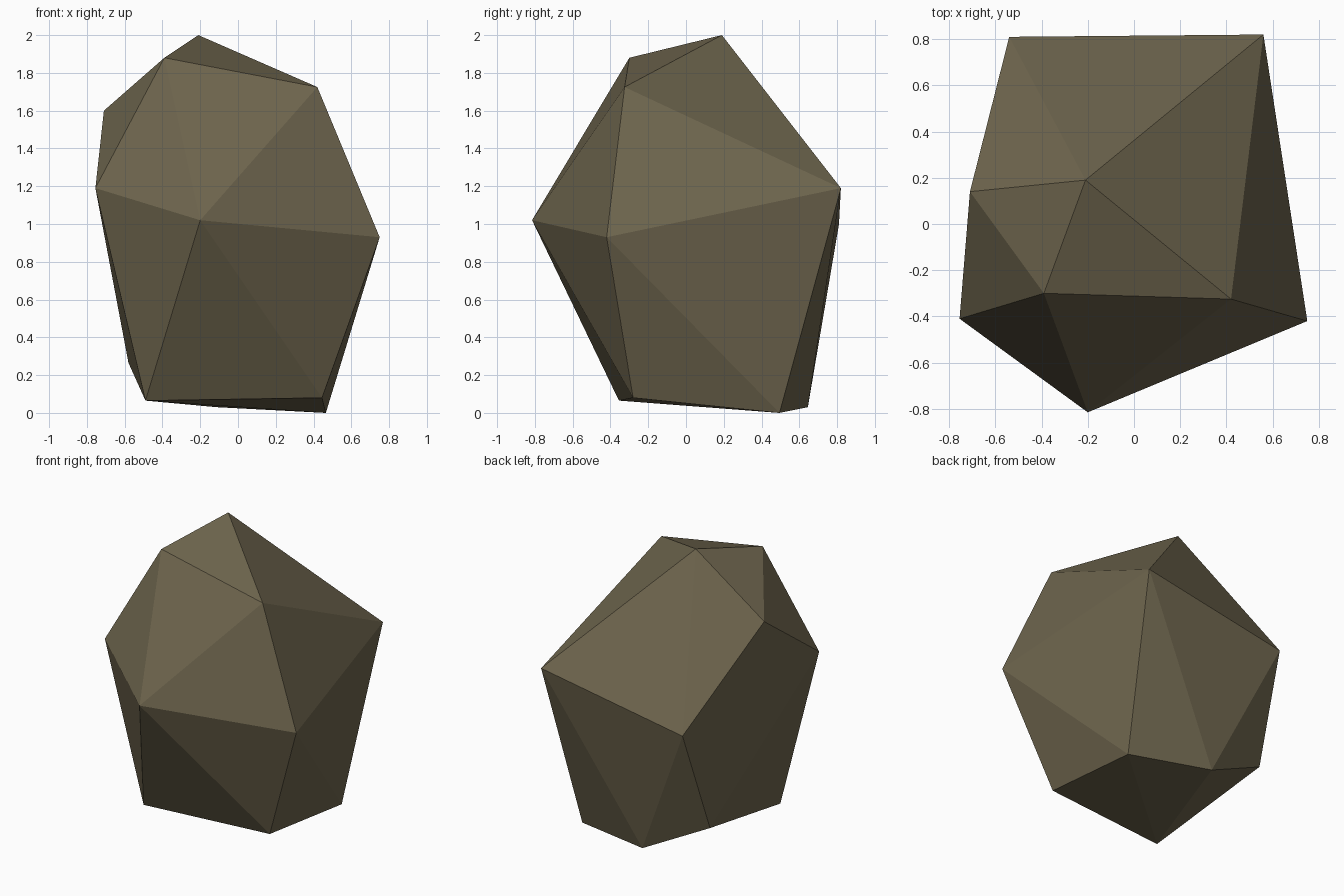
import bpy, bmesh

if "Cube" in bpy.data.objects:
    bpy.data.objects.remove(bpy.data.objects["Cube"])

# Corner points of the faceted boulder
corners = [
    # crown
    (-0.21, 0.19, 2.0), (-0.39, -0.30, 1.88), (0.42, -0.325, 1.725), (-0.71, 0.14, 1.60),
    # waist
    (0.56, 0.82, 1.19), (-0.54, 0.81, 1.0), (-0.755, -0.41, 1.19),
    (0.75, -0.42, 0.93), (-0.20, -0.815, 1.02),
    # foot
    (-0.49, -0.355, 0.065), (0.445, -0.28, 0.08), (0.465, 0.495, 0.0),
    (-0.11, 0.645, 0.03), (-0.58, 0.56, 0.265),
]

# Boulder: flat-faced skin stretched around the corners
bm = bmesh.new()
for c in corners:
    bm.verts.new(c)
bmesh.ops.convex_hull(bm, input=bm.verts[:])
bmesh.ops.recalc_face_normals(bm, faces=bm.faces[:])
mesh = bpy.data.meshes.new("boulder")
bm.to_mesh(mesh)
bm.free()

# Stone colour
stone = bpy.data.materials.new("brown_grey_stone")
stone.diffuse_color = (0.155, 0.13, 0.075, 1)
stone.use_nodes = True
stone.node_tree.nodes["Principled BSDF"].inputs["Base Color"].default_value = stone.diffuse_color
mesh.materials.append(stone)

boulder = bpy.data.objects.new("boulder", mesh)
bpy.context.collection.objects.link(boulder)
